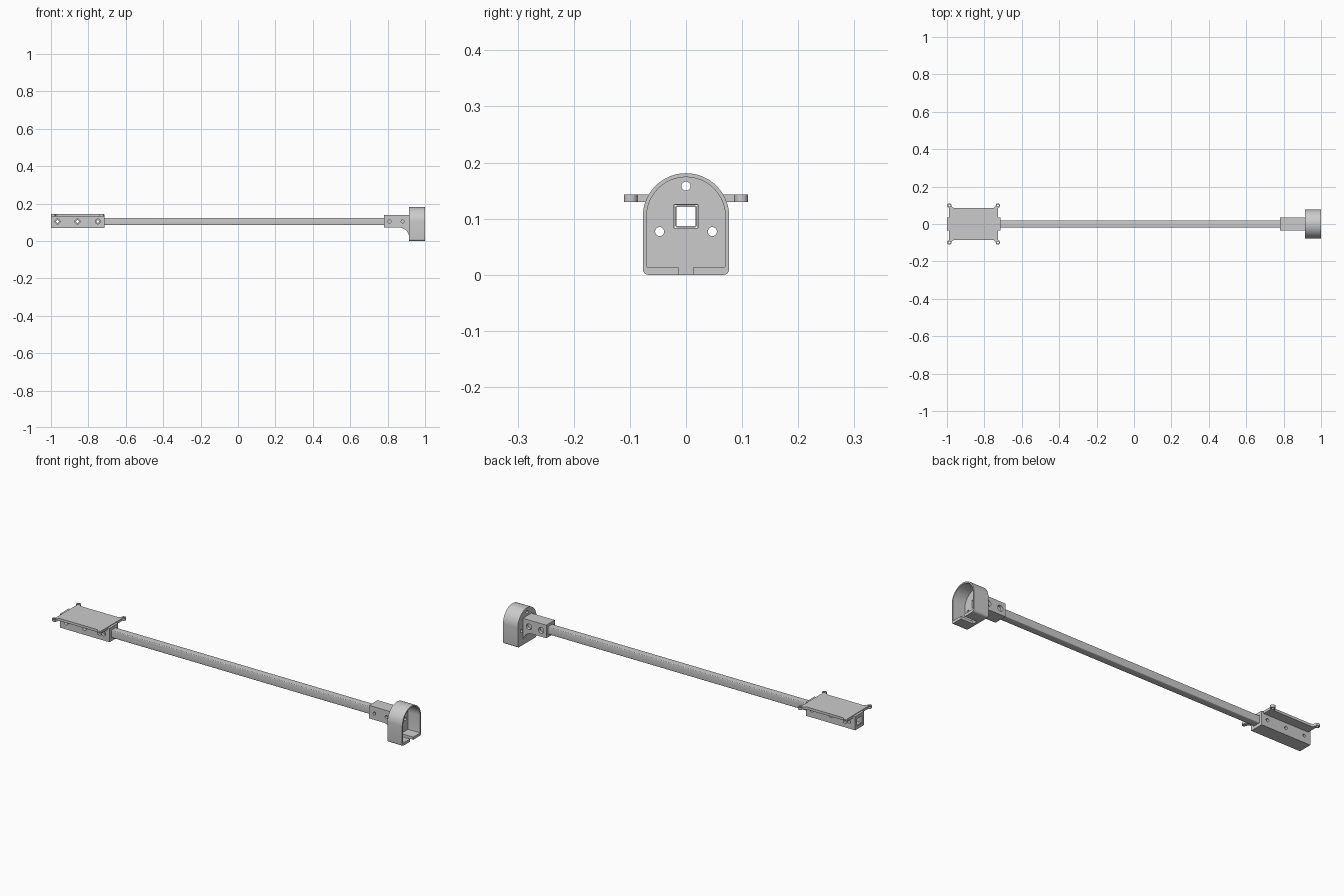
import bpy, bmesh
from math import pi, sin, cos
from mathutils import Matrix, Vector

if "Cube" in bpy.data.objects:
    bpy.data.objects.remove(bpy.data.objects["Cube"])

AXIS_Z = 0.104  # height of the tube axis


def prism(name, pts, axis, a, b):
    """Extrude a closed profile from a to b. x: (y,z)  y: (x,z)  z: (x,y)"""
    place = {'x': lambda p: (a, p[0], p[1]), 'y': lambda p: (p[0], a, p[1]),
             'z': lambda p: (p[0], p[1], a)}[axis]
    bm = bmesh.new()
    face = bm.faces.new([bm.verts.new(place(p)) for p in pts])
    ext = bmesh.ops.extrude_face_region(bm, geom=[face])
    step = Vector([(b - a) * (axis == c) for c in 'xyz'])
    bmesh.ops.translate(bm, vec=step, verts=[v for v in ext['geom'] if isinstance(v, bmesh.types.BMVert)])
    bmesh.ops.recalc_face_normals(bm, faces=bm.faces)
    me = bpy.data.meshes.new(name)
    bm.to_mesh(me)
    bm.free()
    ob = bpy.data.objects.new(name, me)
    bpy.context.collection.objects.link(ob)
    return ob


def arc(cx, cy, r, a0, a1, n):
    return [(cx + r * cos(a0 + (a1 - a0) * i / n), cy + r * sin(a0 + (a1 - a0) * i / n)) for i in range(n + 1)]


def circle(cx, cy, r, n=32):
    return arc(cx, cy, r, 0, 2 * pi, n)[:-1]


def rect(x0, x1, y0, y1):
    return [(x0, y0), (x1, y0), (x1, y1), (x0, y1)]


def square(h, r=0):
    if not r:
        return rect(-h, h, AXIS_Z - h, AXIS_Z + h)
    k = h - r
    return [p for i, (sx, sz) in enumerate([(1, 1), (-1, 1), (-1, -1), (1, -1)])
            for p in arc(sx * k, AXIS_Z + sz * k, r, i * pi / 2, (i + 1) * pi / 2, 4)]


def arch(r, z0, corner):
    return (arc(0, AXIS_Z, r, 0, pi, 40)
            + arc(-r + corner, z0 + corner, corner, pi, 1.5 * pi, 5)
            + arc(r - corner, z0 + corner, corner, 1.5 * pi, 2 * pi, 5))


def boolean(ob, others, op):
    for o in others:
        m = ob.modifiers.new(op, 'BOOLEAN')
        m.operation, m.solver, m.object = op, 'EXACT', o
        bpy.context.view_layer.objects.active = ob
        bpy.ops.object.modifier_apply(modifier=m.name)
        bpy.data.objects.remove(o)


def smooth(ob):
    bpy.ops.object.select_all(action='DESELECT')
    ob.select_set(True)
    bpy.context.view_layer.objects.active = ob
    bpy.ops.object.shade_smooth_by_angle(angle=0.5)


def screw_cutters(xs, front_r, back_r):
    """Cross holes along y with a different radius on the front and back walls"""
    out = []
    for x in xs:
        out.append(prism('cutter', circle(x, AXIS_Z, front_r), 'y', -0.06, -0.0195))
        out.append(prism('cutter', circle(x, AXIS_Z, back_r), 'y', 0.0195, 0.06))
    return out


BRACKET_HOLES = (-0.965, -0.858, -0.75)

# hollow square tube, drilled where the bracket is bolted
tube = prism('square_tube', square(0.0195, 0.004), 'x', -0.998, 0.925)
boolean(tube, [prism('cutter', square(0.0168), 'x', -1.1, 1.0)]
        + [prism('cutter', circle(x, AXIS_Z, 0.007), 'y', -0.06, 0.06) for x in BRACKET_HOLES], 'DIFFERENCE')
smooth(tube)

# mounting bracket: sleeve, plate and four flared ears
bracket = prism('mount_bracket', rect(-0.036, 0.036, 0.068, 0.140), 'x', -1.0, -0.715)
plate = prism('plate', rect(-0.988, -0.727, -0.085, 0.085), 'z', 0.130, 0.143)
ears = []
for sx in (-1, 1):
    for sy in (-1, 1):
        cx, cy = -0.8575 + sx * 0.1295, sy * 0.0985
        outline = [(cx + sx * 0.012 * cos(t), cy + sy * 0.012 * sin(t))
                   for t in [-pi / 2 + 1.25 * pi * i / 16 for i in range(17)]]
        outline += [(cx - sx * 0.014, cy - sy * 0.006), (cx - sx * 0.022, sy * 0.086),
                    (cx - sx * 0.030, sy * 0.0845), (cx - sx * 0.030, sy * 0.070), (cx, sy * 0.070)]
        ears.append(prism('ear', outline, 'z', 0.130, 0.143))
boolean(bracket, [plate] + ears, 'UNION')
ear_holes = [prism('cutter', circle(-0.8575 + sx * 0.1295, sy * 0.0985, 0.006, 20), 'z', 0.1, 0.2)
             for sx in (-1, 1) for sy in (-1, 1)]
boolean(bracket, [prism('cutter', square(0.0205), 'x', -1.1, -0.6)]
        + screw_cutters(BRACKET_HOLES, 0.013, 0.008) + ear_holes, 'DIFFERENCE')
smooth(bracket)

# arched end housing with socket and curved gusset
housing = prism('end_housing', arch(0.077, 0.0, 0.010), 'x', 0.915, 1.0)
gusset_side = [(0.78, 0.139), (0.78, 0.071)] + arc(0.862, 0.018, 0.053, pi / 2, 0, 14) \
    + [(0.92, 0.018), (0.92, 0.139)]
boolean(housing, [prism('socket', gusset_side, 'y', -0.035, 0.035)], 'UNION')
screws = [(0, 0.158), (-0.047, 0.077), (0.047, 0.077)]
boolean(housing, [prism('cutter', arch(0.070, 0.014, 0.001), 'x', 0.930, 1.1),
                  prism('cutter', square(0.0210), 'x', 0.7, 0.96),
                  prism('cutter', rect(-0.013, 0.013, -0.05, 0.03), 'x', 0.930, 1.1)]
        + [prism('cutter', circle(y, z, 0.008), 'x', 0.88, 0.96) for y, z in screws]
        + screw_cutters((0.81, 0.88), 0.008, 0.015), 'DIFFERENCE')
smooth(housing)
